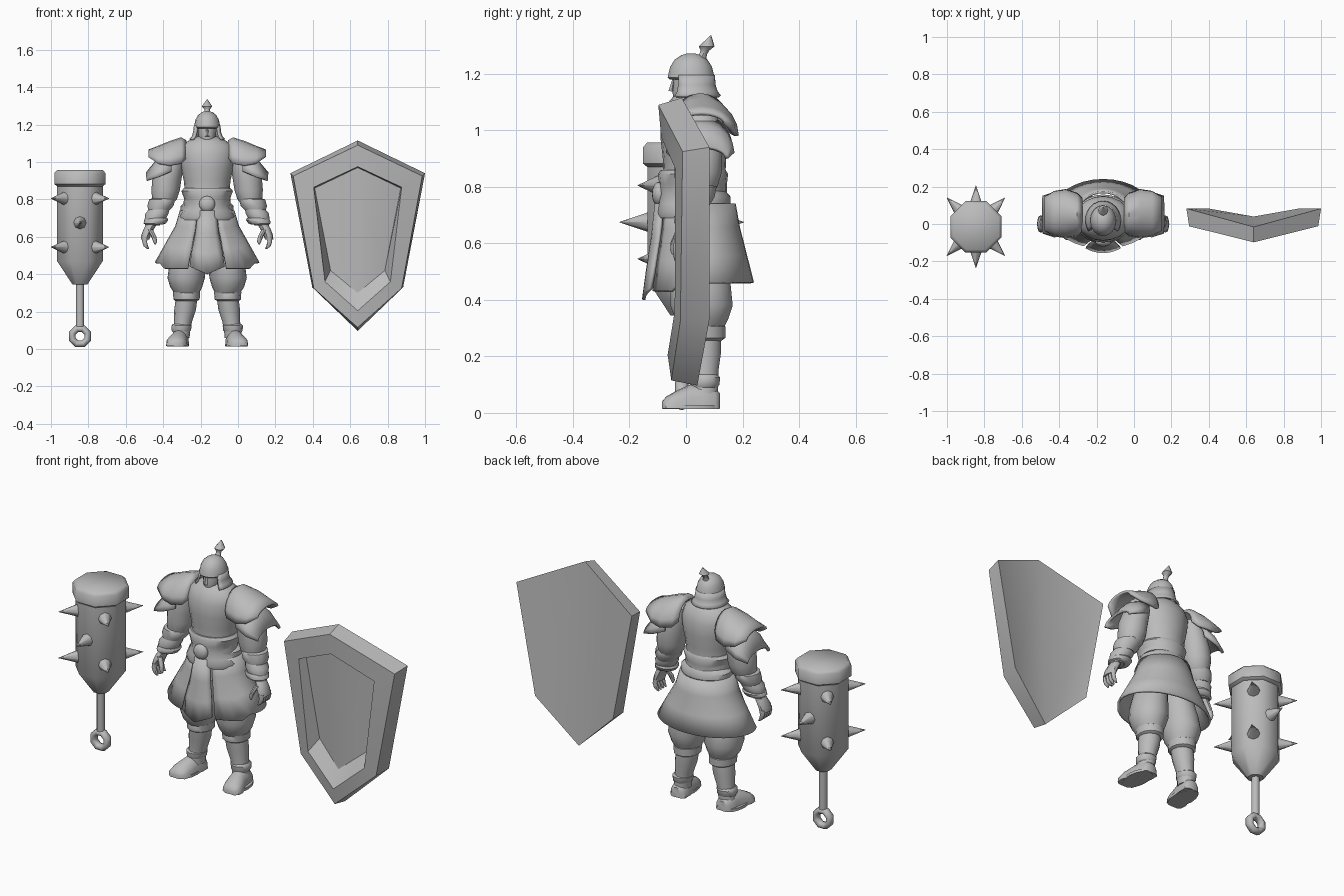
import bpy, bmesh
from math import sin, cos, pi, radians
from mathutils import Vector, Matrix

grey = bpy.data.materials.new("plain_grey")
grey.diffuse_color = (0.5, 0.5, 0.5, 1)
CX = -0.165  # centre line of the warrior


def finish(name, bm, angle=45, thick=0):
    bmesh.ops.recalc_face_normals(bm, faces=bm.faces)
    me = bpy.data.meshes.new(name)
    bm.to_mesh(me)
    bm.free()
    me.materials.append(grey)
    ob = bpy.data.objects.new(name, me)
    bpy.context.collection.objects.link(ob)
    if thick:
        m = ob.modifiers.new("thickness", 'SOLIDIFY')
        m.thickness, m.offset = thick, 0
    bpy.ops.object.select_all(action='DESELECT')
    ob.select_set(True)
    bpy.context.view_layer.objects.active = ob
    bpy.ops.object.shade_smooth_by_angle(angle=radians(angle))
    return ob


def loft(name, rings, closed=True, angle=45, thick=0):
    """Skin a list of equal point rings; closed rings get end caps."""
    bm = bmesh.new()
    vs = [[bm.verts.new(p) for p in r] for r in rings]
    n = len(rings[0])
    for a, b in zip(vs, vs[1:]):
        for i in range(n if closed else n - 1):
            j = (i + 1) % n
            bm.faces.new((a[i], a[j], b[j], b[i]))
    if closed:
        bm.faces.new(vs[0])
        bm.faces.new(vs[-1])
    return finish(name, bm, angle, thick)


def hring(x, y, z, rx, ry, n=16, a0=0.0, a1=2 * pi):
    """Horizontal ellipse, or an arc of it when the angles are given."""
    full = a1 - a0 > 6.28
    k = n if full else n - 1
    return [(x + rx * cos(a0 + (a1 - a0) * i / k), y + ry * sin(a0 + (a1 - a0) * i / k), z)
            for i in range(n)]


def column(name, rows, n=16, angle=45):
    """Stacked ellipses given as (x, y, z, rx, ry)."""
    return loft(name, [hring(*r, n=n) for r in rows], angle=angle)


def cone(name, r1, r2, depth, matrix, n=8, angle=35):
    bm = bmesh.new()
    bmesh.ops.create_cone(bm, cap_ends=True, segments=n, radius1=r1, radius2=r2,
                          depth=depth, matrix=matrix)
    return finish(name, bm, angle)


# ---------------------------------------------------------------- spiked club
MX, MY = -0.845, -0.015


def octagon(z, r):
    r /= cos(pi / 8)
    return [(MX + r * cos(pi / 8 + i * pi / 4), MY + r * sin(pi / 8 + i * pi / 4), z) for i in range(8)]


loft("club_body", [octagon(z, r) for z, r in [(.345, .04), (.47, .122), (.89, .122)]], angle=50)
loft("club_cap", [octagon(z, r) for z, r in
                  [(.87, .122), (.882, .137), (.94, .137), (.957, .122)]], angle=50)
loft("club_handle", [octagon(z, .021) for z in (.12, .36)], angle=50)
spikes = [(pi / 4 + k * pi / 2, z) for k in range(4) for z in (.545, .805)] + [(pi / 2, .675), (-pi / 2, .675)]
for a, z in spikes:
    d = Vector((cos(a), sin(a), 0))
    m = Matrix.Translation(Vector((MX, MY, z)) + d * .165) @ d.to_track_quat('Z', 'Y').to_matrix().to_4x4()
    cone("club_spike", .038, .001, .11, m, angle=60)
loops = []
for i in range(9):  # pommel ring
    a = i * pi / 4 + pi / 8
    loops.append([(MX + (.044 + .019 * cos(t)) * cos(a), MY + .024 * sin(t),
                   .068 + (.044 + .019 * cos(t)) * sin(a)) for t in [j * pi / 4 for j in range(8)]])
bm = bmesh.new()
vs = [[bm.verts.new(p) for p in r] for r in loops[:8]]
for i in range(8):
    for j in range(8):
        bm.faces.new((vs[i][j], vs[i][(j + 1) % 8], vs[(i + 1) % 8][(j + 1) % 8], vs[(i + 1) % 8][j]))
finish("club_ring", bm, 60)

# --------------------------------------------------------------------- shield
SX = .64


def outline(top, side, low, bottom):
    """Six-sided outline; each entry is (half width, y, z)."""
    pts = [top, side, low, bottom, (-low[0],) + low[1:], (-side[0],) + side[1:]]
    return [(SX + x, y, z) for x, y, z in pts]


bm = bmesh.new()
levels = [outline((0, -.015, 1.115), (.36, .083, .94), (.243, .083, .33), (0, .04, .097)),
          outline((0, -.098, 1.09), (.345, -.012, .925), (.235, -.02, .325), (0, -.052, .115)),
          outline((0, -.088, .975), (.235, -.038, .865), (.175, -.04, .36), (0, -.065, .205)),
          outline((0, -.045, .97), (.23, .02, .86), (.145, .02, .42), (0, -.02, .30))]
vs = [[bm.verts.new(p) for p in l] for l in levels]
for a, b in zip(vs, vs[1:]):
    for i in range(6):
        j = (i + 1) % 6
        bm.faces.new((a[i], a[j], b[j], b[i]))
for l in (vs[0], vs[3]):
    bm.faces.new(l[0:4])
    bm.faces.new([l[3], l[4], l[5], l[0]])
finish("shield", bm, 40)

# ------------------------------------------------------------- torso and belt
column("torso", [(CX, .03, z, rx, ry) for z, rx, ry in [
    (.62, .14, .12), (.85, .12, .11), (.90, .125, .112), (.97, .14, .12), (1.04, .15, .118),
    (1.09, .135, .10), (1.12, .09, .075), (1.135, .055, .055)]], n=20)
column("waist_sash", [(CX, .025, z, rx, ry) for z, rx, ry in [
    (.69, .145, .125), (.71, .15, .13), (.74, .135, .125), (.775, .115, .12),
    (.81, .125, .12), (.845, .138, .124), (.86, .125, .115)]], n=20)
column("back_roll", [(CX, .05, z, rx, ry) for z, rx, ry in [
    (.72, .12, .09), (.735, .142, .108), (.765, .142, .108), (.785, .12, .09)]], n=20)
bm = bmesh.new()
bmesh.ops.create_uvsphere(bm, u_segments=16, v_segments=8, radius=.043,
                          matrix=Matrix.Translation((CX, -.095, .775)) @ Matrix.Diagonal((1, .6, 1, 1)))
finish("buckle", bm)

# ---------------------------------------------------------------------- skirt
rows = []
for t, rx, ry in [(0, .14, .125), (.3, .165, .14), (.65, .22, .165), (1, .275, .19)]:
    ring = hring(CX, .045, 0, rx, ry, 29, radians(-68), radians(248))
    rows.append([(x, y if y > .045 else .045 + (y - .045) * (1 - .1 * t),
                  .74 - t * (.28 + (.03 if y < -.04 else 0))) for x, y, z in ring])
loft("skirt", rows, closed=False, thick=.012)
rows = []
for z, w, y, drop in [(.74, .045, -.105, 0), (.62, .06, -.118, 0), (.52, .08, -.135, .01), (.44, .092, -.15, .04)]:
    rows.append([(CX + w * k / 3, y + .025 * (k / 3) ** 2, z - drop * (1 - abs(k) / 3)) for k in range(-3, 4)])
loft("front_panel", rows, closed=False, thick=.012)

# ------------------------------------------------------------ head and helmet
column("neck", [(CX, .03, 1.08, .055, .055), (CX, .025, 1.15, .045, .048)], n=12)
column("face", [(CX, y, z, rx, ry) for y, z, rx, ry in [
    (-.01, 1.095, .018, .03), (0, 1.11, .035, .045), (.01, 1.14, .046, .058),
    (.015, 1.17, .05, .06), (.015, 1.21, .05, .06)]], n=12)
cone("nose", .012, .004, .045, Matrix.Translation((CX, -.047, 1.16)) @ Matrix.Rotation(-.15, 4, 'X'), n=4)
column("helmet_dome", [(CX, .018, z, r * .85, r) for z, r in [
    (1.18, .075), (1.187, .083), (1.2, .08), (1.225, .074), (1.25, .058), (1.265, .036), (1.272, .015)]])
rows = [hring(CX, .02, z, rx, ry, 17, radians(-35), radians(215))
        for z, rx, ry in [(1.195, .066, .077), (1.16, .07, .08), (1.135, .078, .088), (1.12, .092, .1)]]
loft("neck_guard", rows, closed=False, thick=.01)
column("helmet_spike", [(CX, y, z, r, r) for y, z, r in [
    (.05, 1.25, .022), (.06, 1.268, .014), (.067, 1.282, .015), (.073, 1.297, .028), (.088, 1.335, .002)]], n=8)

# ---------------------------------------------------------- paired limb parts
for side, s in (("right", -1), ("left", 1)):
    def limb(part, rows, n=14):
        column(side + "_" + part, [(CX + s * u, y, z, rx, ry) for u, y, z, rx, ry in rows], n)

    def plate(part, rows):
        """Arched armour plate; rows are (u, y, depth, base z, height)."""
        arcs = [radians(-90 + 18 * i) for i in range(11)]
        loft(side + "_" + part, [[(CX + s * u, y + d * sin(a), zb + h * cos(a)) for a in arcs]
                                 for u, y, d, zb, h in rows], closed=False, thick=.014)

    plate("shoulder_plate", [(.115, .05, .085, 1.02, .09), (.14, .05, .11, .99, .135),
                             (.2, .055, .125, .98, .125), (.26, .055, .115, .99, .09), (.312, .055, .085, 1.025, .035)])
    plate("lower_shoulder_plate", [(.19, .05, .105, .95, .10), (.26, .05, .115, .92, .095),
                                   (.322, .05, .095, .90, .04)])
    # arm
    limb("upper_arm", [(.175, .05, 1.06, .05, .06), (.195, .05, .98, .07, .08), (.215, .05, .91, .078, .08),
                       (.222, .05, .85, .076, .078), (.228, .045, .80, .066, .068), (.235, .04, .775, .05, .055)])
    limb("elbow_sleeve", [(.225, .045, .81, .055, .06), (.24, .04, .80, .07, .07), (.25, .035, .765, .07, .068),
                          (.26, .03, .735, .052, .055)])
    limb("forearm", [(.25, .03, .76, .05, .052), (.268, .022, .725, .062, .06), (.278, .016, .695, .056, .052),
                     (.293, .01, .66, .038, .038)])
    limb("cuff", [(.268, .015, .70, .055, .054), (.272, .015, .69, .064, .06), (.28, .012, .672, .06, .056),
                  (.284, .01, .665, .045, .045)])
    # hand
    limb("palm", [(.293, .01, .675, .028, .03), (.31, .005, .645, .028, .038), (.326, 0, .61, .026, .045),
                  (.332, 0, .585, .022, .044)], 10)
    for k in range(4):
        y = -.033 + .022 * k
        limb("finger", [(.33, y, .60, .015, .012), (.335, y, .575, .013, .012), (.328, y, .55, .012, .011),
                        (.315, y, .535, .006, .006)], 8)
    limb("thumb", [(.306, -.025, .64, .014, .014), (.287, -.04, .605, .014, .014), (.278, -.045, .575, .011, .011),
                   (.278, -.045, .56, .004, .004)], 8)
    # leg
    limb("trouser_leg", [(.075, .04, .66, .07, .09), (.09, .045, .54, .085, .10), (.105, .05, .45, .098, .11),
                         (.112, .055, .38, .10, .112), (.112, .055, .33, .085, .095), (.108, .06, .29, .062, .07)], 18)
    limb("knee_band", [(.11, .06, .315, .06, .07), (.11, .062, .305, .073, .08), (.11, .064, .265, .07, .077),
                       (.112, .064, .255, .055, .062)])
    limb("shin", [(.11, .062, .27, .058, .064), (.118, .065, .21, .058, .06), (.128, .066, .15, .048, .05),
                  (.135, .066, .11, .046, .05), (.14, .064, .06, .046, .05)])
    limb("boot_cuff", [(.137, .066, .135, .045, .046), (.137, .066, .125, .054, .056), (.138, .066, .10, .052, .054),
                       (.14, .064, .09, .044, .048)])
    rings = []
    for y, u, w, top in [(.12, .142, .03, .07), (.105, .142, .046, .085), (.06, .146, .05, .105),
                         (.015, .152, .05, .10), (-.035, .163, .057, .078), (-.07, .168, .05, .058),
                         (-.085, .17, .028, .04)]:
        rings.append([(CX + s * u + w * cos(i * pi / 8), y, .015 + (.012 if 0 < i < 8 else 0)
                       + (top - .027) * sin(i * pi / 8)) for i in range(9)])
    loft(side + "_boot", rings)
    loft(side + "_sole", [hring(CX + s * .157, .018, z, .058, .103, 14) for z in (.013, .028)])
